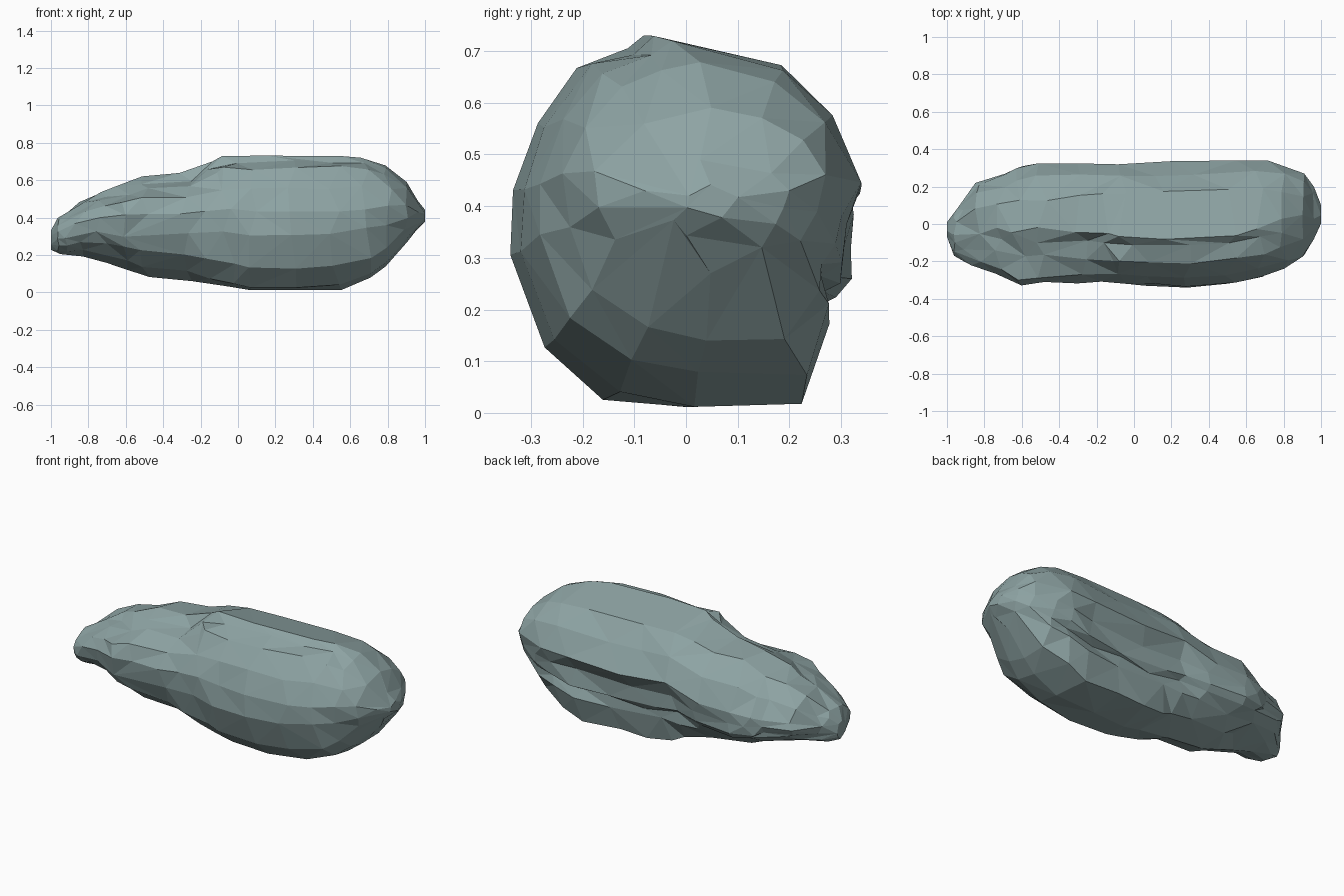
import bpy
import bmesh
import random
from mathutils import Vector

random.seed(4)

default_cube = bpy.data.objects.get("Cube")
if default_cube:
    bpy.data.objects.remove(default_cube, do_unlink=True)

# Slices along the boulder: x, y from, y to, z from, z to
SLICES = [
    (-1, -.07, .01, .23, .33),
    (-.96, -.17, .06, .21, .4),
    (-.92, -.2, .11, .2, .42),
    (-.83, -.23, .22, .19, .49),
    (-.71, -.27, .27, .15, .54),
    (-.62, -.33, .31, .12, .57),
    (-.5, -.32, .33, .08, .62),
    (-.28, -.32, .33, .06, .64),
    (-.14, -.32, .32, .04, .7),
    (-.05, -.32, .32, .02, .73),
    (.08, -.33, .33, 0, .73),
    (.3, -.34, .34, 0, .73),
    (.52, -.32, .35, 0, .73),
    (.68, -.29, .35, .07, .72),
    (.8, -.24, .32, .14, .68),
    (.9, -.18, .27, .27, .59),
    (.96, -.08, .2, .34, .49),
    (1, 0, .1, .38, .44),
]

# Outlines inside a slice, from the base round the back, over the top and down the front
# Low end: a keeled underside, a plain back and a shelf at the front top
SHELVED = [(-.05, 0), (.35, .1), (.65, .19), (.85, .27), (.95, .34), (1, .45), (.97, .56), (.75, .8), (.4, .97),
           (-.1, 1), (-.3, .93), (-.55, .87), (-.88, .8), (-1, .64), (-.93, .42), (-.8, .27), (-.45, .12)]
# Middle: a flat crown, a stepped front and a groove under an overhang along the back
GROOVED = [(0, 0), (.64, .03), (.78, .24), (.72, .31), (.82, .34), (.83, .48), (1, .59), (.8, .78), (.5, .92),
           (-.2, 1), (-.33, .95), (-.6, .91), (-.85, .76), (-.98, .58), (-1, .43), (-.8, .18), (-.45, .04)]
# Both tips: nearly round
ROUNDED = [(0, 0), (.5, 0), (.8, .15), (.84, .25), (.9, .34), (.96, .44), (1, .6), (.8, .8), (.45, .94),
           (0, 1), (-.3, .97), (-.55, .9), (-.8, .78), (-1, .6), (-.95, .4), (-.8, .2), (-.4, .05)]


def blend(value, start, end):
    return min(1, max(0, (value - start) / (end - start)))


def outline_at(x):
    """Outline points at x, mixed from the three shapes."""
    to_middle = blend(x, -.5, 0)
    to_round = max(blend(x, .6, .9), blend(-x, .8, 1))
    for low, mid, tip in zip(SHELVED, GROOVED, ROUNDED):
        point = Vector(low).lerp(Vector(mid), to_middle)
        yield point.lerp(Vector(tip), to_round)


def add_ring(bm, station):
    """One slice of the boulder, roughened but kept inside its bounds."""
    x, y_from, y_to, z_from, z_to = station
    rough = .07 * blend(1 - abs(x), 0, .3)
    ring = []
    for point in outline_at(x):
        across = point.x / 2 + .5 + random.uniform(-rough, rough) / 4
        height = point.y + random.uniform(-rough, rough) / 4
        across = min(1, max(0, across))
        height = min(1, max(0, height))
        shift = random.uniform(-rough, rough) / 2
        ring.append(bm.verts.new((
            x + shift,
            y_from + across * (y_to - y_from),
            z_from + height * (z_to - z_from),
        )))
    return ring


# Boulder body: skin the slices and close both ends
bm = bmesh.new()
rings = [add_ring(bm, station) for station in SLICES]
for ring, following in zip(rings, rings[1:]):
    count = len(ring)
    for i in range(count):
        j = (i + 1) % count
        bm.faces.new((ring[i], ring[j], following[j], following[i]))
bm.faces.new(rings[0])
bm.faces.new(rings[-1])
bmesh.ops.triangulate(bm, faces=bm.faces[:], quad_method='SHORT_EDGE')
bmesh.ops.recalc_face_normals(bm, faces=bm.faces[:])

mesh = bpy.data.meshes.new("boulder")
bm.to_mesh(mesh)
bm.free()
boulder = bpy.data.objects.new("boulder", mesh)
bpy.context.collection.objects.link(boulder)

# Merge small facets into larger, irregular chipped planes
chips = boulder.modifiers.new("chipped_facets", 'DECIMATE')
chips.ratio = .75

# Grey green stone
stone = bpy.data.materials.new("grey_green_stone")
stone.use_nodes = True
colour = (.27, .37, .37, 1)
stone.diffuse_color = colour
shader = next(n for n in stone.node_tree.nodes if n.type == 'BSDF_PRINCIPLED')
shader.inputs["Base Color"].default_value = colour
shader.inputs["Roughness"].default_value = .9
mesh.materials.append(stone)
